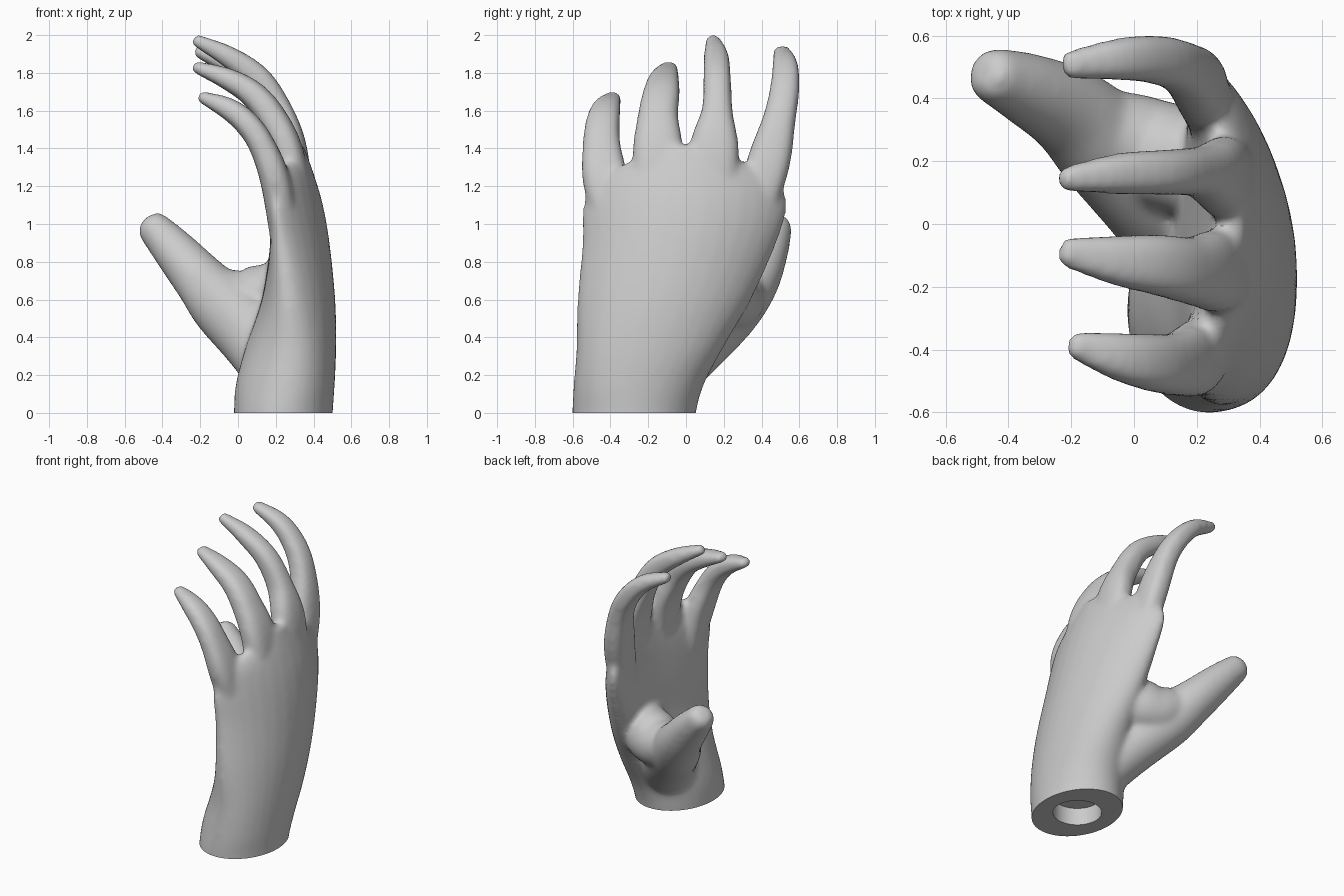
import bpy, bmesh, math
from mathutils import Vector

cube = bpy.data.objects.get("Cube")
if cube:
    bpy.data.objects.remove(cube, do_unlink=True)

skin = bpy.data.materials.new("light_grey")
skin.use_nodes = True
grey = (0.6, 0.6, 0.6, 1)
skin.diffuse_color = grey
skin.node_tree.nodes["Principled BSDF"].inputs["Base Color"].default_value = grey

SIDES = 32


def spline(keys, steps=6):
    """Catmull-Rom through keys of any length."""
    k = [Vector(p) for p in keys]
    k = [2 * k[0] - k[1]] + k + [2 * k[-1] - k[-2]]
    out = []
    for a, b, c, d in zip(k, k[1:], k[2:], k[3:]):
        for i in range(steps):
            t = i / steps
            out.append(0.5 * (2 * b + (c - a) * t + (2 * a - 5 * b + 4 * c - d) * t * t
                              + (3 * b - a - 3 * c + d) * t ** 3))
    return out + [k[-2]]


def oval(angle, power):
    c, s = math.cos(angle), math.sin(angle)
    return (math.copysign(abs(c) ** (2 / power), c),
            math.copysign(abs(s) ** (2 / power), s))


def skin_rings(bm, rings):
    loops = [[bm.verts.new(p) for p in ring] for ring in rings]
    for a, b in zip(loops, loops[1:]):
        for i in range(SIDES):
            j = (i + 1) % SIDES
            bm.faces.new((a[i], a[j], b[j], b[i]))
    bm.faces.new(loops[0][::-1])
    bm.faces.new(loops[-1])


def digit(bm, keys, side, power):
    """Tapered tube along (x, y, z) with half width and half thickness, domed tip."""
    path = spline([k[:3] for k in keys])
    size = spline([k[3:] for k in keys])
    rings = []
    for i, (p, s) in enumerate(zip(path, size)):
        tangent = (path[min(i + 1, len(path) - 1)] - path[max(i - 1, 0)]).normalized()
        w = (side - tangent * side.dot(tangent)).normalized()
        n = tangent.cross(w)
        ring = []
        for j in range(SIDES):
            u, v = oval(math.tau * j / SIDES, power)
            ring.append(p + w * u * s[0] + n * v * s[1])
        rings.append(ring)
    for grow, shift in ((0.85, 0.35), (0.5, 0.6)):
        move = tangent * shift * size[-1][1]
        rings.append([p + (q - p) * grow + move for q in rings[len(path) - 1]])
    skin_rings(bm, rings)


bm = bmesh.new()

# Palm and wrist: z, centre x, half thickness, centre y, half width, cupping
palm = [(-0.1, .24, .262, -.28, .32, 0), (0, .24, .262, -.275, .328, 0),
        (.15, .25, .262, -.25, .345, -.02), (.35, .28, .24, -.19, .39, -.01),
        (.6, .32, .195, -.115, .46, .05), (.9, .33, .155, -.035, .515, .10),
        (1.1, .33, .12, -.005, .54, .13), (1.24, .325, .085, 0, .48, .11),
        (1.34, .32, .055, 0, .28, .04), (1.42, .31, .035, -.01, .12, .01)]
rings = []
for z, cx, t, cy, w, bend in spline(palm):
    ring = []
    for j in range(SIDES):
        u, v = oval(math.tau * j / SIDES, 2)
        ring.append((cx + t * v - bend * u * u, cy - w * u, z))
    rings.append(ring)
skin_rings(bm, rings)

# Four fingers, each curling toward -x
fingers = {
    "index": [(.25, .33, .95, .09, .07), (.215, .43, 1.3, .115, .08),
              (.155, .495, 1.56, .087, .072), (.07, .523, 1.72, .078, .066),
              (-.05, .525, 1.84, .068, .055), (-.21, .507, 1.915, .045, .035)],
    "middle": [(.32, .15, 1.1, .11, .08), (.285, .15, 1.4, .13, .08),
               (.21, .165, 1.6, .082, .078), (.105, .165, 1.77, .073, .07),
               (-.05, .16, 1.885, .066, .057), (-.22, .142, 1.972, .042, .033)],
    "ring": [(.32, -.16, 1.05, .11, .09), (.265, -.15, 1.38, .132, .082),
             (.175, -.148, 1.57, .107, .078), (.075, -.13, 1.69, .098, .07),
             (-.06, -.115, 1.77, .08, .057), (-.22, -.09, 1.83, .048, .033)],
    "little": [(.255, -.36, .9, .09, .08), (.2, -.425, 1.22, .12, .08),
               (.125, -.447, 1.42, .1, .07), (.04, -.44, 1.54, .09, .066),
               (-.06, -.42, 1.615, .075, .057), (-.192, -.385, 1.672, .045, .032)],
}
for keys in fingers.values():
    digit(bm, keys, Vector((0, 1, 0)), 2.6)

# Thumb with its fleshy base, and the web joining it to the palm
thumb = [(.23, -.16, .12, .13, .16), (.1, .05, .38, .185, .18),
         (-.08, .24, .57, .175, .168), (-.2, .355, .705, .14, .145),
         (-.34, .43, .865, .112, .118), (-.45, .475, .985, .088, .09)]
web = [(-.18, .34, .67, .1, .1), (-.06, .28, .62, .15, .145), (.04, .24, .59, .165, .165),
       (.14, .2, .62, .17, .175), (.26, .14, .7, .13, .12)]
digit(bm, thumb, Vector((1, -1, 0)), 2)
digit(bm, web, Vector((0, 1, 0)), 2)

bmesh.ops.recalc_face_normals(bm, faces=bm.faces)
mesh = bpy.data.meshes.new("hand")
bm.to_mesh(mesh)
bm.free()
mesh.materials.append(skin)
hand = bpy.data.objects.new("hand", mesh)
bpy.context.collection.objects.link(hand)

# Fuse the parts into one skin and soften the joins
remesh = hand.modifiers.new("fuse", 'REMESH')
remesh.mode = 'VOXEL'
remesh.voxel_size = 0.016
soften = hand.modifiers.new("soften", 'SMOOTH')
soften.factor = 0.5
soften.iterations = 14


# Flat wrist end with a round socket
def cutter(name, add, **args):
    add(**args)
    ob = bpy.context.object
    ob.name = name
    ob.hide_render = True
    ob.data.materials.append(skin)
    cut = hand.modifiers.new(name, 'BOOLEAN')
    cut.operation = 'DIFFERENCE'
    cut.solver = 'EXACT'
    cut.object = ob
    return ob


helpers = [
    cutter("base_cutter", bpy.ops.mesh.primitive_cube_add, size=2, location=(0, 0, -1)),
    cutter("socket_cutter", bpy.ops.mesh.primitive_cylinder_add, vertices=32,
           radius=0.155, depth=0.24, location=(.24, -.275, 0)),
]

# Apply everything, then drop the cutters
bpy.ops.object.select_all(action='DESELECT')
bpy.context.view_layer.objects.active = hand
hand.select_set(True)
for name in [m.name for m in hand.modifiers]:
    bpy.ops.object.modifier_apply(modifier=name)
for ob in helpers:
    bpy.data.objects.remove(ob, do_unlink=True)
for poly in hand.data.polygons:
    poly.material_index = 0
bpy.ops.object.shade_smooth_by_angle(angle=math.radians(40))
